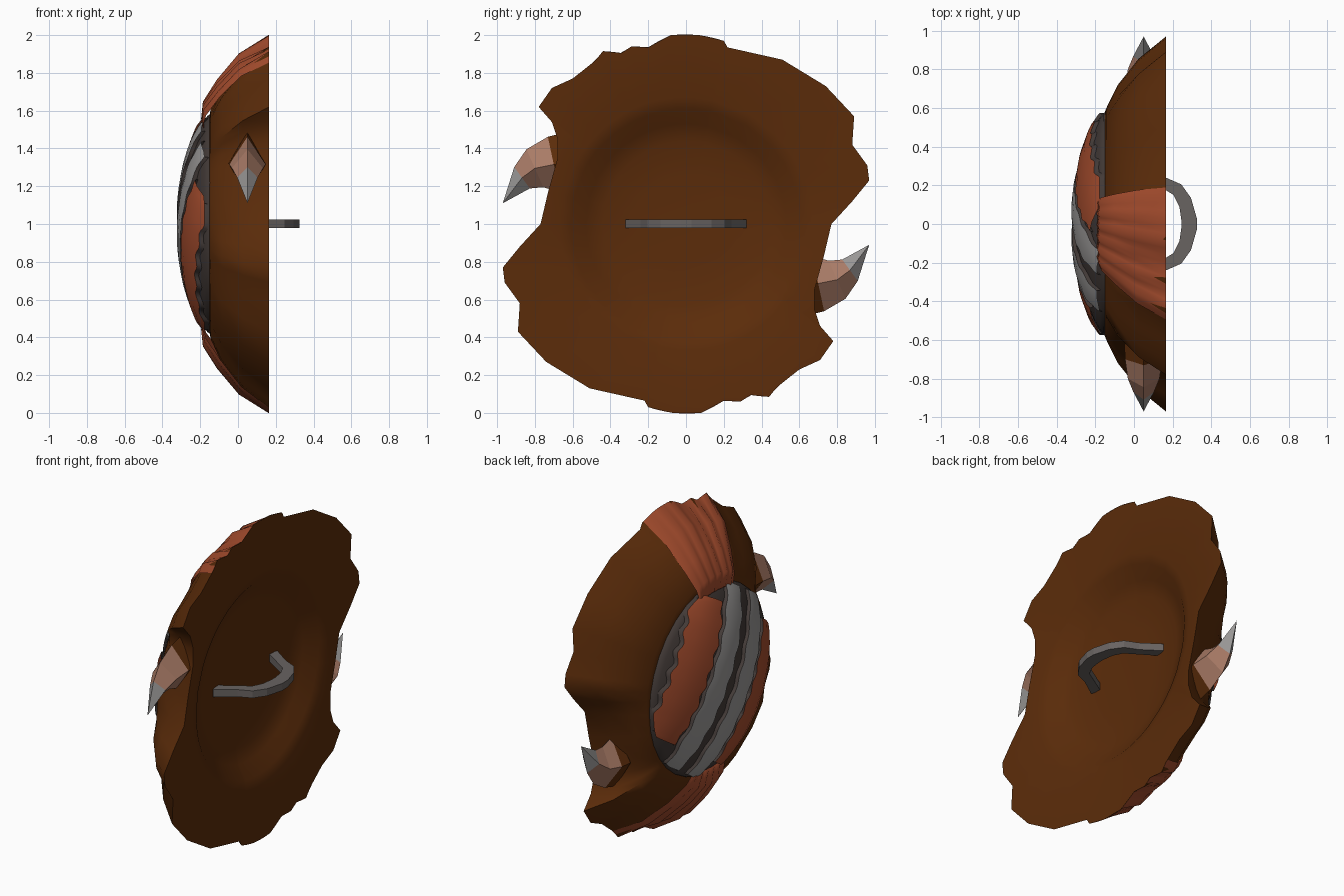
import bpy, bmesh
from math import sin, cos, atan2, hypot, pi, radians, sqrt

old = bpy.data.objects.get("Cube")
if old:
    bpy.data.objects.remove(old)


def material(name, r, g, b):
    m = bpy.data.materials.new(name)
    m.use_nodes = True
    m.diffuse_color = (r, g, b, 1)
    m.node_tree.nodes["Principled BSDF"].inputs["Base Color"].default_value = (r, g, b, 1)
    return m


hide = material("brown hide", .105, .025, .003)
flesh = material("red flesh", .38, .074, .027)
bone = material("pale grey", .32, .31, .305)
dark = material("dark grey", .055, .042, .038)
iron = material("iron grey", .14, .125, .12)
tan = material("tusk tan", .40, .20, .135)


def loft(name, rings, mats, closed=True, cap_start=False, cap_end=False, smooth=50, rule=None):
    """Skin a list of rings of equal point count into one object."""
    bm = bmesh.new()
    rows = [[bm.verts.new(p) for p in ring] for ring in rings]
    n = len(rows[0])
    for k in range(len(rows) - 1):
        for i in range(n if closed else n - 1):
            j = (i + 1) % n
            f = bm.faces.new((rows[k][i], rows[k][j], rows[k + 1][j], rows[k + 1][i]))
            if rule:
                f.material_index = rule(k, i)
    if cap_start:
        bm.faces.new(rows[0])
    if cap_end:
        bm.faces.new(rows[-1])
    bmesh.ops.remove_doubles(bm, verts=bm.verts, dist=.0005)
    bmesh.ops.recalc_face_normals(bm, faces=bm.faces)
    me = bpy.data.meshes.new(name)
    bm.to_mesh(me)
    bm.free()
    for m in mats:
        me.materials.append(m)
    if smooth:
        me.polygons.foreach_set("use_smooth", [True] * len(me.polygons))
        me.set_sharp_from_angle(angle=radians(smooth))
    ob = bpy.data.objects.new(name, me)
    bpy.context.collection.objects.link(ob)
    return ob


def turned(p, s):
    """Half-turn about the shield's axis when s is -1."""
    return (p[0], s * p[1], 1 + s * (p[2] - 1))


# Ragged rim: half the outline as (y, z), the rest by a half-turn
half = [(.07, 2), (-.08, 2), (-.2, 1.935), (-.29, 1.94), (-.34, 1.905), (-.44, 1.915),
        (-.48, 1.865), (-.6, 1.77), (-.71, 1.72), (-.78, 1.62), (-.71, 1.54), (-.68, 1.45),
        (-.68, 1.35), (-.73, 1.17), (-.77, 1), (-.88, .88), (-.97, .77), (-.96, .69),
        (-.88, .58), (-.89, .43), (-.74, .27), (-.51, .13), (-.22, .065), (-.2, .03)]
outline = half + [(-y, 2 - z) for y, z in half]
polar = [(atan2(-y, z - 1) % (2 * pi), hypot(y, z - 1)) for y, z in outline]
polar.sort()


def rim_radius(a):
    a %= 2 * pi
    pts = [(polar[-1][0] - 2 * pi, polar[-1][1])] + polar + [(polar[0][0] + 2 * pi, polar[0][1])]
    for (a0, r0), (a1, r1) in zip(pts, pts[1:]):
        if a0 <= a <= a1:
            return r0 + (r1 - r0) * (a - a0) / max(a1 - a0, 1e-6)


def at(a, r, x):
    return (x, -r * sin(a), 1 + r * cos(a))


# Body: domed front, broad back margin and a shallow hollow for the hand
BOSS = .58
dome = [(1, -.15), (.93, -.145), (.62, -.085), (.28, .025), (0, .165)]
hollow = [(.67, .155), (.61, .138), (.53, .08), (.44, .052), (.25, .04), (0, .035)]
angles = [a for a, r in polar]
rings = [[at(a, 0, -.15) for a in angles]]
rings += [[at(a, r + (BOSS - r) * t, x) for a, r in polar] for t, x in dome]
rings += [[at(a, r, x) for a in angles] for r, x in hollow]
loft("shield_body", rings, [hide], smooth=60)

# Folded flesh flaps above and below the boss
for s, name in ((1, "upper_flap"), (-1, "lower_flap")):
    rows = []
    cols = 18
    for t, x, lift in ((1.12, -.165, 0), (1.08, -.185, .008), (.9, -.165, .03), (.62, -.09, .03),
                       (.28, .02, .02), (0, .165, .005)):
        lo = radians(-11 - 2 * t)
        hi = radians(30 - 8 * t)
        row = []
        for i in range(cols + 1):
            f = i / cols
            a = lo + (hi - lo) * f
            edge = min(1, .15 + 6 * min(f, 1 - f))
            fold = (.009 if i % 3 == 1 else -.005) * (t > 0)
            up = (lift + fold) * edge + .003
            r = rim_radius(a)
            r += (BOSS - r) * t + up * .6 * (t > 0)
            row.append(turned(at(a, r, x - up * .5 * (t > 0)), s))
        rows.append(row)
    loft(name, rows, [flesh], closed=False, smooth=60)


# Central boss: shallow dark dome
def boss_x(r):
    return -.152 - .153 * max(0, 1 - (r / BOSS) ** 2) ** .75


rings = [[at(2 * pi * i / 32, BOSS, -.14) for i in range(32)]]
rings += [[at(2 * pi * i / 32, r, boss_x(r)) for i in range(32)]
          for r in (.575, .55, .5, .4, .28, .15, 0)]
loft("boss_dome", rings, [dark], smooth=50)

# Wavy ridges lying across the boss, tilted to one side
TILT = radians(33)


def on_boss(u, v, h):
    r = hypot(u, v)
    if r > .575:
        u, v, r = u * .575 / r, v * .575 / r, .575
    return (boss_x(r) - h, -v * sin(TILT) - u * cos(TILT), 1 + v * cos(TILT) - u * sin(TILT))


def ridge(name, centre, width, mats, s):
    """A flat-topped ridge whose side walls take the second material."""
    length = sqrt(.57 ** 2 - centre ** 2)
    rows = []
    steps = 42
    for i in range(steps + 1):
        f = 2 * i / steps - 1
        v = f * length
        u = centre * (1 - .08 * f * f)
        w = width * (1 - .25 * f ** 4) * (1 + .09 * cos(i * 2 * pi / 6))
        rows.append([turned(on_boss(u + w * k, v, h), s)
                     for k, h in ((-1, -.01), (-.9, .018), (-.4, .022), (.4, .022),
                                  (.9, .018), (1, -.01))])
    loft(name, rows, mats, closed=False, smooth=30, rule=lambda k, i: int(i in (0, 4)))


for s, side in ((1, "right"), (-1, "left")):
    ridge(side + "_pale_ridge", .13, .092, [bone, dark], s)
    ridge(side + "_red_ridge", .372, .142, [flesh, dark], s)

# Four-sided tusks: centre (y, z), in-plane radius, half thickness
spine = [(-.62, 1.32, .17, .10), (-.70, 1.315, .15, .096), (-.80, 1.295, .11, .082),
         (-.868, 1.245, .07, .054), (-.97, 1.11, 0, 0)]
for s, name in ((1, "right_tusk"), (-1, "left_tusk")):
    rows = []
    for k, (y, z, r, w) in enumerate(spine):
        lean = radians(12 * k)
        ny, nz = -sin(lean), cos(lean)
        rows.append([turned((.05 + w * cos(q), y + ny * r * sin(q), z + nz * r * sin(q)), s)
                     for q in (0, pi / 2, pi, 3 * pi / 2)])
    loft(name, rows, [hide, tan, bone], cap_start=True, smooth=0,
         rule=lambda k, i: (0, 1, 1, 2)[k])

# Bent bar handle with splayed feet: outer and inner edge as (x, y)
bend = [((.05, .32), (.03, .26)), ((.165, .24), (.165, .175)), ((.245, .205), (.205, .15)),
        ((.295, .135), (.235, .09)), ((.325, .03), (.245, .02))]
bend += [tuple((x, -y) for x, y in pair) for pair in reversed(bend)]
rows = [[(*o, .98), (*o, 1.025), (*i, 1.025), (*i, .98)] for o, i in bend]
loft("handle", rows, [iron], cap_start=True, cap_end=True, smooth=0)
